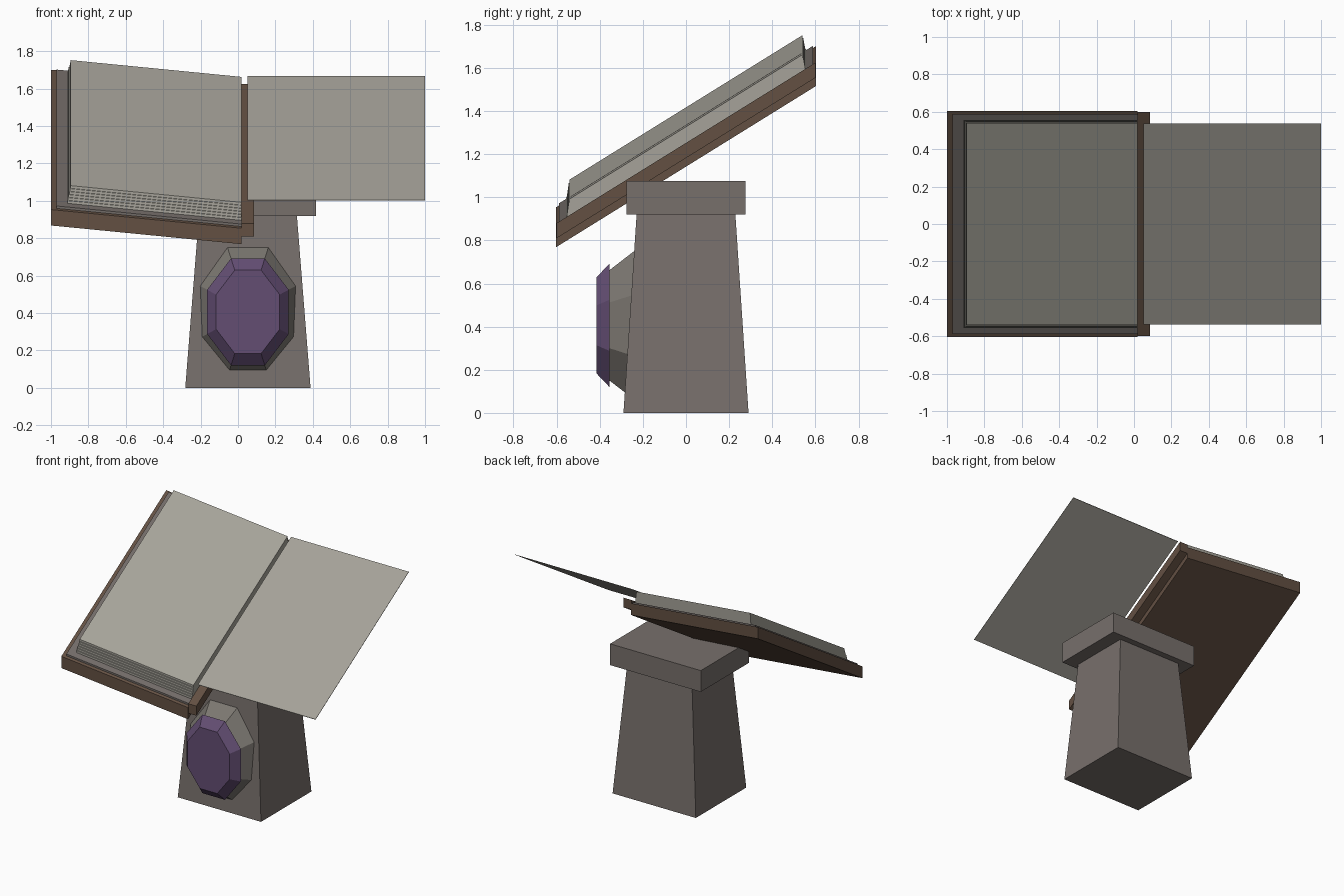
import bpy, bmesh, math

if "Cube" in bpy.data.objects:
    bpy.data.objects.remove(bpy.data.objects["Cube"])


def material(name, rgb):
    m = bpy.data.materials.new(name)
    m.diffuse_color = (*rgb, 1)
    m.use_nodes = True
    m.node_tree.nodes["Principled BSDF"].inputs["Base Color"].default_value = m.diffuse_color
    return m


STONE = material("warm grey stone", (0.185, 0.16, 0.148))
SETTING = material("grey setting", (0.20, 0.185, 0.165))
LEATHER = material("brown leather", (0.125, 0.08, 0.055))
ENDPAPER = material("dark grey endpaper", (0.165, 0.145, 0.135))
PAPER = material("pale paper", (0.38, 0.365, 0.32))
GEM = material("purple gem", (0.125, 0.075, 0.17))

SLOPE = 0.62     # reading slope of the book, front to back
WING = -0.098    # slope of the left cover, spine to outer edge


def loft(name, rings, mat):
    """Closed solid through a list of equal-length point rings."""
    bm = bmesh.new()
    vs = [[bm.verts.new(p) for p in r] for r in rings]
    n = len(vs[0])
    for a, b in zip(vs, vs[1:]):
        for i in range(n):
            j = (i + 1) % n
            bm.faces.new((a[i], a[j], b[j], b[i]))
    bm.faces.new(vs[0][::-1])
    bm.faces.new(vs[-1])
    bmesh.ops.recalc_face_normals(bm, faces=bm.faces)
    me = bpy.data.meshes.new(name)
    bm.to_mesh(me)
    bm.free()
    ob = bpy.data.objects.new(name, me)
    bpy.context.collection.objects.link(ob)
    me.materials.append(mat)
    return ob


def rect(cx, hx, hy, z):
    return [(cx + sx * hx, sy * hy, z)
            for sx, sy in ((-1, -1), (1, -1), (1, 1), (-1, 1))]


def leaf(name, x0, x1, hy, z0, z1, mat, wing=0.0):
    """Slab with vertical sides; heights are measured at x = 0.02, y = -0.6."""
    def ring(z):
        return [(x, y, z + SLOPE * (y + 0.6) + wing * (x - 0.02))
                for x, y in ((x0, -hy), (x1, -hy), (x1, hy), (x0, hy))]
    return loft(name, [ring(z0), ring(z1)], mat)


def octagon(y, hx, hz):
    r = 1 / math.cos(math.pi / 8)
    return [(0.053 + hx * r * math.cos(a), y, 0.406 + hz * r * math.sin(a))
            for a in (math.pi / 8 + i * math.pi / 4 for i in range(8))]


# Pedestal
loft("pedestal_shaft", [rect(0.053, 0.335, 0.29, 0), rect(0.053, 0.262, 0.229, 0.92)], STONE)
loft("pedestal_cap", [rect(0.053, 0.365, 0.276, 0.92), rect(0.053, 0.365, 0.276, 1.075)], STONE)

# Gem in its setting on the front of the shaft
loft("gem_setting", [octagon(-0.22, 0.275, 0.36), octagon(-0.355, 0.195, 0.256)], SETTING)
loft("gem", [octagon(-0.355, 0.218, 0.286), octagon(-0.415, 0.17, 0.223)], GEM)

# Book cover, spine and endpaper
leaf("left_cover", -1.0, 0.02, 0.603, 0.77, 0.855, LEATHER, WING)
leaf("spine", 0.02, 0.085, 0.6, 0.81, 0.88, LEATHER)
leaf("endpaper", -0.97, 0.02, 0.588, 0.855, 0.868, ENDPAPER, WING)

# Stack of pages, each layer set in a little from the one below
LAYERS = 6
step = (0.955 - 0.868) / LAYERS
for i in range(LAYERS):
    inset = 0.003 * i
    z = 0.868 + i * step
    leaf(f"page_layer_{i + 1}", -0.911 + inset, 0.02, 0.556 - inset, z, z + step, PAPER, WING)

# Single turned page on the right
leaf("turned_page", 0.052, 1.0, 0.536, 0.961, 0.964, PAPER)
